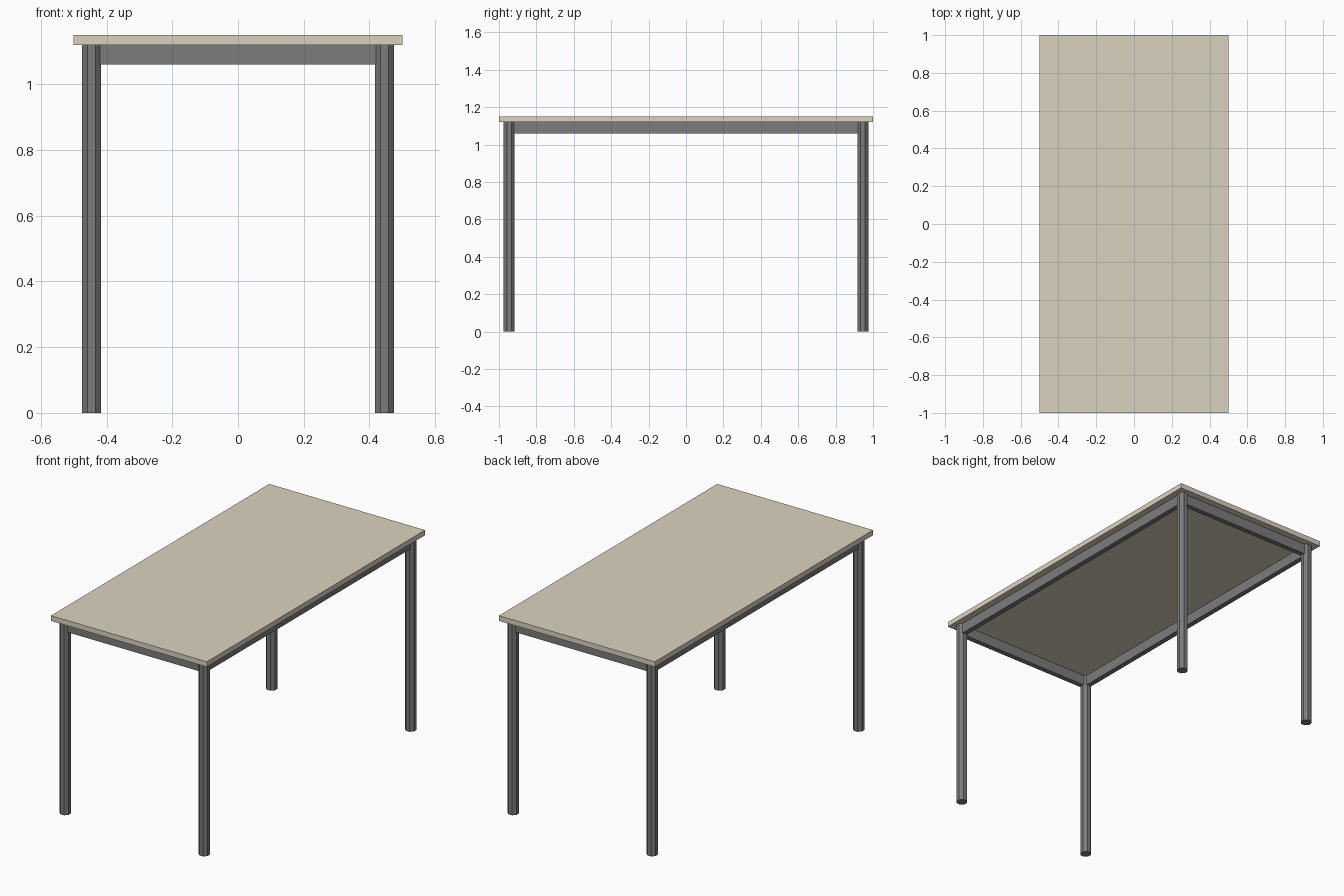
import bpy
from math import pi

if "Cube" in bpy.data.objects:
    bpy.data.objects.remove(bpy.data.objects["Cube"])

LEG_X, LEG_Y = 0.446, 0.946
TOP_Z, APRON_Z = 1.12, 1.06


def material(name, color):
    mat = bpy.data.materials.new(name)
    mat.diffuse_color = color
    mat.use_nodes = True
    mat.node_tree.nodes["Principled BSDF"].inputs["Base Color"].default_value = mat.diffuse_color
    return mat


wood = material("pale_wood", (0.70, 0.65, 0.52, 1))
metal = material("dark_metal", (0.20, 0.20, 0.20, 1))


def box(name, center, size, mat):
    bpy.ops.mesh.primitive_cube_add(size=1, location=center)
    obj = bpy.context.object
    obj.name = name
    obj.scale = size
    bpy.ops.object.transform_apply(location=False, rotation=False, scale=True)
    obj.data.materials.append(mat)


def leg(name, x, y):
    bpy.ops.mesh.primitive_cylinder_add(
        vertices=8, radius=0.031, depth=TOP_Z,
        location=(x, y, TOP_Z / 2), rotation=(0, 0, pi / 8))
    obj = bpy.context.object
    obj.name = name
    obj.data.materials.append(metal)


# Table top
box("table_top", (0, 0, 1.135), (1, 2, 0.03), wood)

# Octagonal legs
for y, end in ((-LEG_Y, "front"), (LEG_Y, "back")):
    for x, side in ((-LEG_X, "left"), (LEG_X, "right")):
        leg(f"{end}_{side}_leg", x, y)

# Apron rails running between the leg centres
mid, height, thick = (APRON_Z + TOP_Z) / 2, TOP_Z - APRON_Z, 0.03
for s, end, side in ((-1, "front", "left"), (1, "back", "right")):
    box(f"{end}_apron", (0, s * LEG_Y, mid), (2 * LEG_X, thick, height), metal)
    box(f"{side}_apron", (s * LEG_X, 0, mid), (thick, 2 * LEG_Y, height), metal)
